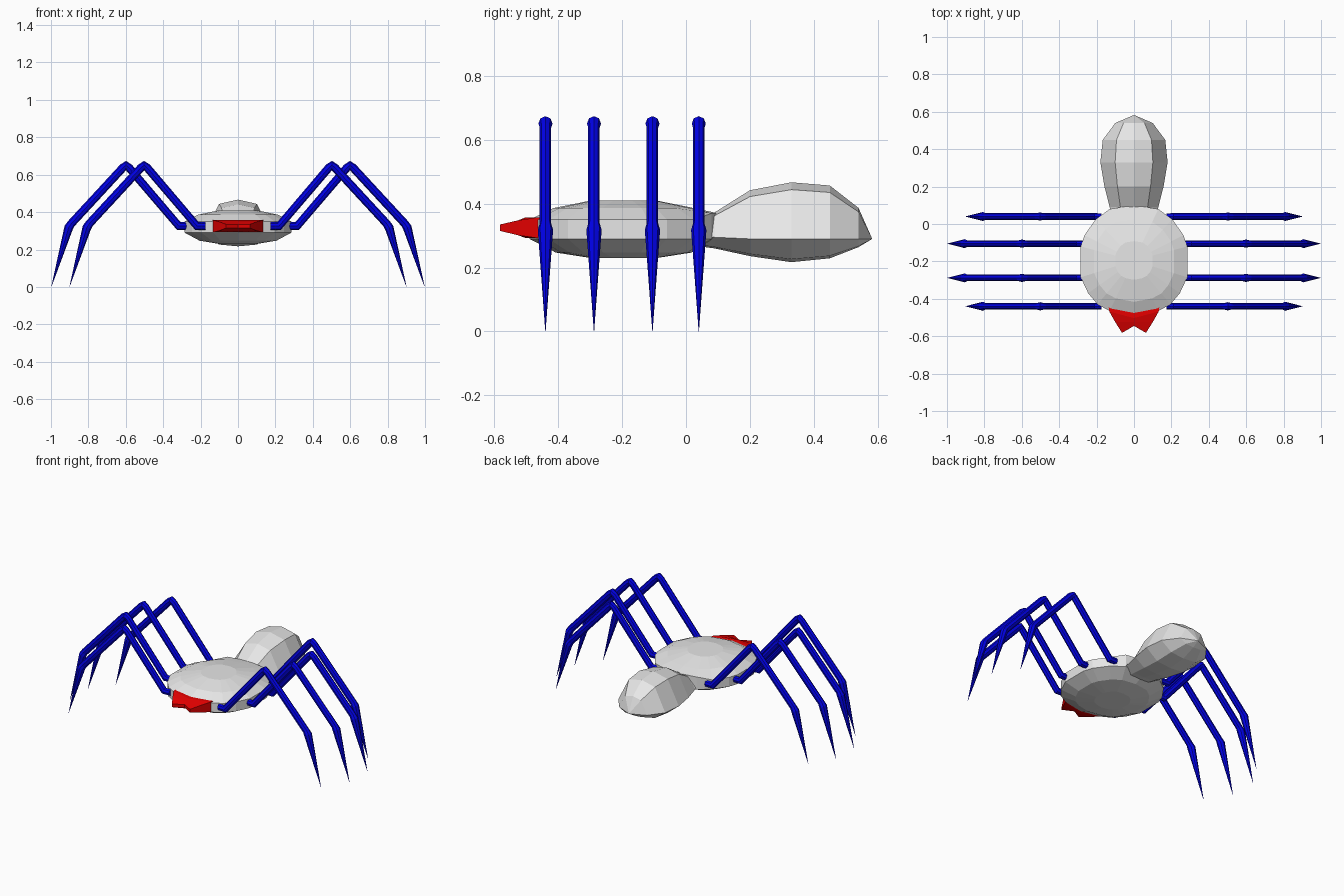
import bpy, bmesh, math
from mathutils import Vector

if "Cube" in bpy.data.objects:
    bpy.data.objects.remove(bpy.data.objects["Cube"])


def material(name, rgb):
    m = bpy.data.materials.new(name)
    m.diffuse_color = (*rgb, 1)
    m.use_nodes = True
    m.node_tree.nodes["Principled BSDF"].inputs["Base Color"].default_value = m.diffuse_color
    return m


GREY = material("pale grey", (0.8, 0.8, 0.8))
BLUE = material("pure blue", (0.0, 0.0, 0.8))
RED = material("red", (0.8, 0.0, 0.0))


def loft(name, rings, mat, mirror=False):
    """Skin a list of equal-length rings and cap both ends."""
    bm = bmesh.new()
    vr = [[bm.verts.new(p) for p in r] for r in rings]
    n = len(rings[0])
    for a, b in zip(vr, vr[1:]):
        for i in range(n):
            j = (i + 1) % n
            bm.faces.new((a[i], a[j], b[j], b[i]))
    bm.faces.new(vr[0])
    bm.faces.new(vr[-1])
    bmesh.ops.remove_doubles(bm, verts=bm.verts, dist=0.0005)
    bmesh.ops.recalc_face_normals(bm, faces=bm.faces)
    me = bpy.data.meshes.new(name)
    bm.to_mesh(me)
    bm.free()
    me.materials.append(mat)
    ob = bpy.data.objects.new(name, me)
    bpy.context.collection.objects.link(ob)
    if mirror:
        ob.modifiers.new("mirror", 'MIRROR')
    return ob


# Body: rounded outline stacked at several heights, rear edge lifted over the abdomen
half = [(0, .10), (.13, .08), (.205, .025), (.265, -.06), (.285, -.12), (.285, -.285),
        (.245, -.37), (.195, -.43), (.13, -.465), (0, -.49)]
outline = half + [(-x, y) for x, y in half[-2:0:-1]]
CY = -0.195
layers = [(.23, .35), (.247, .72), (.29, 1), (.35, 1), (.386, .75), (.41, .35)]


def body_ring(z, s):
    lift = .02 if z == .35 else 0
    return [(x * s, CY + (y - CY) * s, z + (lift if y > .07 else 0)) for x, y in outline]


loft("body", [body_ring(z, s) for z, s in layers], GREY)

# Abdomen: eight-sided rings along y (y, half width, top, bottom, middle)
sections = [(-.02, .11, .36, .275, .31), (.09, .13, .373, .26, .295), (.20, .158, .442, .236, .29),
            (.33, .18, .467, .217, .29), (.45, .167, .457, .229, .29),
            (.54, .10, .387, .264, .29), (.583, .0, .29, .29, .29)]


def abdomen_ring(y, w, top, bot, mid):
    ring = []
    for i in range(8):
        c = (0, .56, 1, .56, 0, -.56, -1, -.56)[i]
        h = (1, .87, 0, -.87, -1, -.87, 0, .87)[i]
        ring.append((c * w, y, mid + h * ((top - mid) if h > 0 else (mid - bot))))
    return ring


loft("abdomen", [abdomen_ring(*s) for s in sections], GREY)

# Fangs: tapered half block, mirrored (inner x, y; outer x, y; bottom, top)
fang = [(0, -.43, .138, -.43, .293, .357), (0, -.503, .132, -.468, .293, .357),
        (0, -.525, .10, -.525, .301, .348), (.0, -.545, .064, -.582, .315, .335)]
loft("fangs", [[(a, b, lo), (c, d, lo), (c, d, hi), (a, b, hi)]
               for a, b, c, d, lo, hi in fang], RED, mirror=True)

# Legs: bent tube (x, z, half width, half depth) ending in a sharp foot
path = [(.270, .325, .017, .021), (.316, .325, .018, .023), (.583, .638, .018, .022),
        (.599, .651, .022, .023), (.615, .638, .018, .022), (.892, .338, .018, .022),
        (.905, .318, .024, .024), (.998, .0, .0005, .0005)]


def leg_rings(y, shift):
    pts = [Vector((p[0] + shift, y, p[1])) for p in path]
    rings = []
    for i, p in enumerate(pts):
        d0 = (p - pts[max(i - 1, 0)]).normalized()
        d1 = (pts[min(i + 1, len(pts) - 1)] - p).normalized()
        side = Vector((0, 1, 0))
        up = (d0 + d1).normalized().cross(side)
        w, d = path[i][2:]
        rings.append([p + w * math.cos(a) * side + d * math.sin(a) * up
                      for a in (math.tau * k / 8 for k in range(8))])
    return rings


for name, y, shift in (("front", -.44, -.097), ("front_middle", -.288, 0),
                       ("rear_middle", -.105, 0), ("rear", .04, -.097)):
    loft(name + "_legs", leg_rings(y, shift), BLUE, mirror=True)
